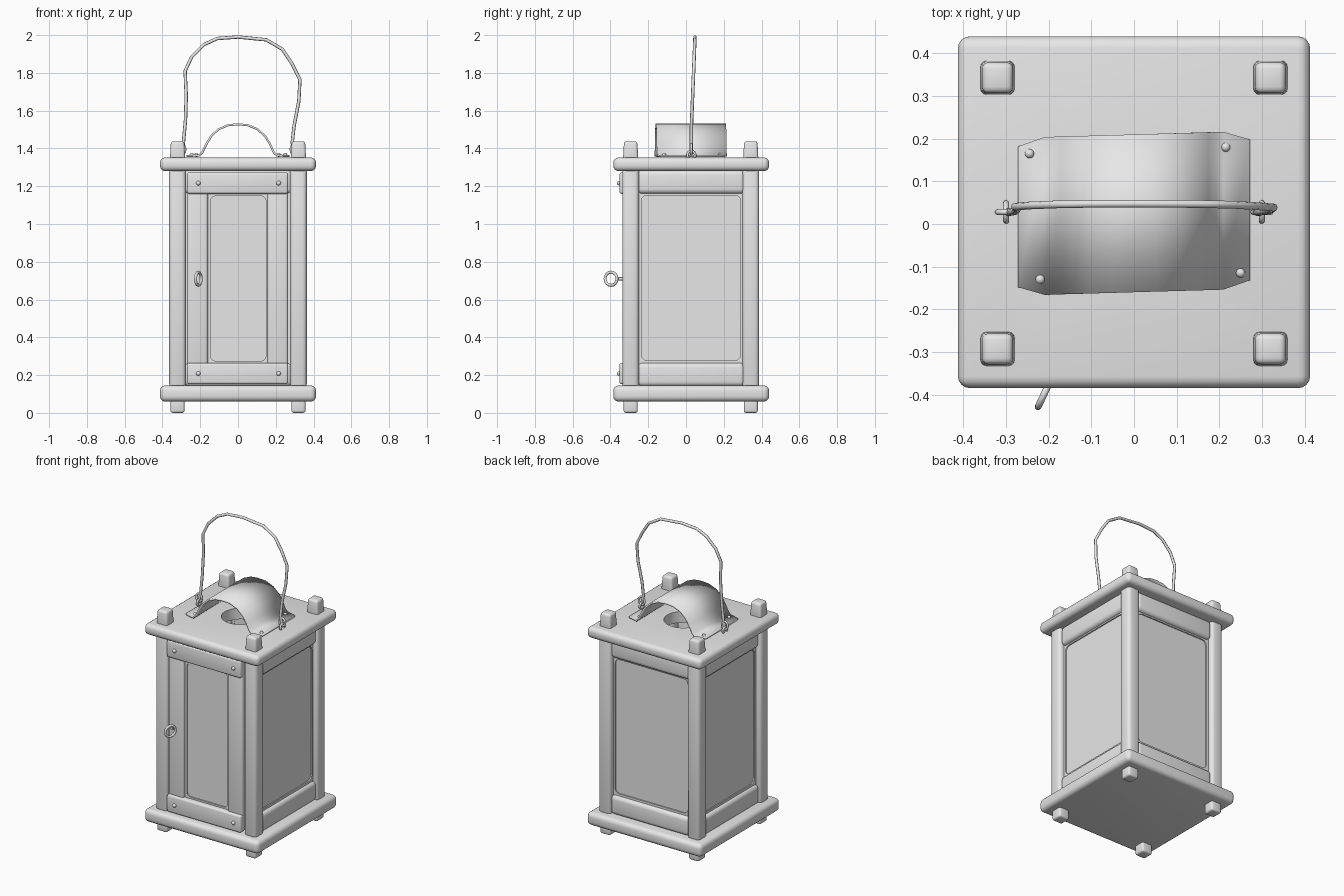
import bpy, bmesh, math
from mathutils import Vector, Matrix

if "Cube" in bpy.data.objects:
    bpy.data.objects.remove(bpy.data.objects["Cube"])

grey = bpy.data.materials.new("plain_grey")
grey.diffuse_color = (0.8, 0.8, 0.8, 1)
grey.use_nodes = True
grey.node_tree.nodes["Principled BSDF"].inputs["Base Color"].default_value = grey.diffuse_color
CY = 0.028  # depth centre of the lantern body


def finish(ob, angle=40):
    if not ob.data.materials:
        ob.data.materials.append(grey)
    bpy.ops.object.select_all(action='DESELECT')
    ob.select_set(True)
    bpy.context.view_layer.objects.active = ob
    if ob.type == 'CURVE':
        bpy.ops.object.convert(target='MESH')
    bpy.ops.object.shade_smooth_by_angle(angle=math.radians(angle))
    return ob


def from_bm(name, bm, angle=40):
    me = bpy.data.meshes.new(name)
    bm.to_mesh(me)
    bm.free()
    ob = bpy.data.objects.new(name, me)
    bpy.context.collection.objects.link(ob)
    return finish(ob, angle)


def box(name, lo, hi, bevel=0.01, seg=3, taper=1.0):
    """Rounded box between two corners, optionally narrowed at the top."""
    lo, hi = Vector(lo), Vector(hi)
    mid, size = (lo + hi) / 2, hi - lo
    bm = bmesh.new()
    bmesh.ops.create_cube(bm, size=1)
    for v in bm.verts:
        k = taper if v.co.z > 0 else 1
        v.co = Vector((v.co.x * size.x * k, v.co.y * size.y * k, v.co.z * size.z)) + mid
    bmesh.ops.bevel(bm, geom=bm.edges[:], offset=bevel, segments=seg,
                    profile=0.5, affect='EDGES', clamp_overlap=True)
    return from_bm(name, bm)


def rivet(name, loc, r=0.012):
    bm = bmesh.new()
    bmesh.ops.create_uvsphere(bm, u_segments=12, v_segments=8, radius=r,
                              matrix=Matrix.Translation(loc))
    return from_bm(name, bm)


def tube(name, pts, r, cyclic=False):
    cu = bpy.data.curves.new(name, 'CURVE')
    cu.dimensions = '3D'
    cu.bevel_depth, cu.bevel_resolution, cu.use_fill_caps = r, 2, True
    sp = cu.splines.new('POLY')
    sp.points.add(len(pts) - 1)
    for p, co in zip(sp.points, pts):
        p.co = (*co, 1)
    sp.use_cyclic_u = cyclic
    ob = bpy.data.objects.new(name, cu)
    bpy.context.collection.objects.link(ob)
    return finish(ob, 60)


def ring(name, loc, radius, r, yaw=0, squash=1.0):
    """Wire ring standing upright, in the depth/height plane before the yaw."""
    rot = Matrix.Rotation(yaw, 3, 'Z')
    pts = [Vector(loc) + rot @ Vector((0, radius * math.cos(a), squash * radius * math.sin(a)))
           for a in (i * math.tau / 16 for i in range(16))]
    return tube(name, pts, r, True)


def rounded_rect(x0, x1, z0, z1, r):
    pts = []
    for cx, cz, a0 in ((x1 - r, z1 - r, 0), (x0 + r, z1 - r, 90),
                       (x0 + r, z0 + r, 180), (x1 - r, z0 + r, 270)):
        pts += [(cx + r * math.cos(math.radians(a0 + t)), cz + r * math.sin(math.radians(a0 + t)))
                for t in (0, 30, 60, 90)]
    return pts


def pane_frame(name, outer, inner, radius, depth, place):
    """Flat frame with a rounded opening, drawn as a filled profile."""
    cu = bpy.data.curves.new(name, 'CURVE')
    cu.dimensions, cu.fill_mode, cu.extrude = '2D', 'BOTH', depth / 2
    x0, x1, z0, z1 = outer
    for pts in ([(x0, z0), (x1, z0), (x1, z1), (x0, z1)], rounded_rect(*inner, radius)):
        sp = cu.splines.new('POLY')
        sp.points.add(len(pts) - 1)
        for p, (a, b) in zip(sp.points, pts):
            p.co = (a, b, 0, 1)
        sp.use_cyclic_u = True
    ob = bpy.data.objects.new(name, cu)
    ob.matrix_world = place @ Matrix.Rotation(math.pi / 2, 4, 'X')
    bpy.context.collection.objects.link(ob)
    return finish(ob, 30)


# Base and roof boards
box("base_board", (-0.413, -0.385, 0.06), (0.413, 0.44, 0.145), 0.028, 4)
roof = box("roof_board", (-0.413, -0.385, 1.28), (0.413, 0.44, 1.352), 0.028, 4)

# Smoke hole through the roof
bm = bmesh.new()
bmesh.ops.create_cone(bm, cap_ends=True, segments=32, radius1=0.115, radius2=0.115, depth=0.4,
                      matrix=Matrix.Translation((0, CY, 1.32)))
cutter = from_bm("hole_cutter", bm)
cutter.hide_render = True
mod = roof.modifiers.new("hole", 'BOOLEAN')
mod.operation, mod.object, mod.solver = 'DIFFERENCE', cutter, 'EXACT'
bpy.context.view_layer.objects.active = roof
bpy.ops.object.modifier_apply(modifier=mod.name)
bpy.data.objects.remove(cutter)
finish(roof)

# Corner posts with feet below and pegs above
for sx, xn in ((-1, "left"), (1, "right")):
    for y, yn in ((-0.293, "front"), (0.343, "back")):
        x = sx * 0.32
        for part, w, z0, z1, b, t in (("post", 0.044, 0.13, 1.30, 0.022, 1),
                                      ("foot", 0.037, 0.0, 0.08, 0.012, 1),
                                      ("peg", 0.041, 1.33, 1.438, 0.014, 0.86)):
            box(f"{yn}_{xn}_{part}", (x - w, y - w, z0), (x + w, y + w, z1), b, 3, t)

# Side and back walls: rounded rails, a framed opening and a pane
for name, ang, dist in (("right", 90, 0.325), ("left", -90, 0.325), ("back", 180, 0.32)):
    place = Matrix.Translation((0, CY, 0)) @ Matrix.Rotation(math.radians(ang), 4, 'Z')
    for part, z0, z1 in (("lower", 0.14, 0.265), ("upper", 1.16, 1.285)):
        rail = box(f"{name}_{part}_rail", (-0.285, -dist - 0.028, z0),
                   (0.285, -dist + 0.03, z1), 0.026, 4)
        rail.matrix_world = place
    pane_frame(f"{name}_pane_frame", (-0.285, 0.285, 0.25, 1.17), (-0.264, 0.261, 0.278, 1.152),
               0.03, 0.02, place @ Matrix.Translation((0, -dist + 0.004, 0)))
    pane = box(f"{name}_pane", (-0.28, -dist + 0.002, 0.25), (0.28, -dist + 0.012, 1.17), 0.001, 1)
    pane.matrix_world = place

# Front door: two rails over two stiles around a narrow pane
for part, z0, z1 in (("lower", 0.152, 0.265), ("upper", 1.16, 1.273)):
    box(f"door_{part}_rail", (-0.27, -0.352, z0), (0.265, -0.30, z1), 0.012)
    for x in (-0.21, 0.215):
        rivet(f"door_{part}_rivet", (x, -0.354, (z0 + z1) / 2))
box("door_left_stile", (-0.27, -0.335, 0.155), (-0.16, -0.285, 1.27), 0.014)
box("door_right_stile", (0.155, -0.335, 0.155), (0.265, -0.285, 1.27), 0.014)
pane_frame("door_pane_frame", (-0.17, 0.165, 0.25, 1.17), (-0.145, 0.148, 0.275, 1.148),
           0.025, 0.02, Matrix.Translation((0, -0.31, 0)))
box("door_pane", (-0.17, -0.312, 0.25), (0.165, -0.302, 1.17), 0.001, 1)

# Door pull ring on a short stem
ring("door_pull_ring", (-0.21, -0.397, 0.71), 0.035, 0.008, math.radians(-25))
tube("door_pull_stem", [(-0.225, -0.365, 0.71), (-0.225, -0.32, 0.71)], 0.009)

# Bent metal smoke hood with flanges
prof = [(-0.272, 1.355), (-0.205, 1.357), (-0.185, 1.375), (-0.16, 1.425), (-0.135, 1.465),
        (-0.1, 1.497), (-0.05, 1.518), (0, 1.522), (0.05, 1.518), (0.1, 1.497), (0.14, 1.46),
        (0.165, 1.42), (0.185, 1.375), (0.205, 1.357), (0.272, 1.355)]
bm = bmesh.new()
rows = []
for i, (x, z) in enumerate(prof):
    h = 0.165 if i in (0, len(prof) - 1) else 0.185  # clipped flange corners
    shift = CY - 0.003 + 0.03 * x
    rows.append([bm.verts.new((x, shift + s * h, z)) for s in (-1, 1)])
for a, b in zip(rows, rows[1:]):
    bm.faces.new((a[0], b[0], b[1], a[1]))
hood = from_bm("smoke_hood", bm)
mod = hood.modifiers.new("thickness", 'SOLIDIFY')
mod.thickness, mod.offset = 0.011, 1
for x, y in ((-0.245, 0.165), (0.215, 0.18), (-0.22, -0.13), (0.25, -0.115)):
    rivet("hood_rivet", (x, y, 1.366), 0.011)

# Wire carrying handle with eyelets
path = [(-0.30, 1.375), (-0.29, 1.42), (-0.278, 1.55), (-0.274, 1.68), (-0.28, 1.81),
        (-0.245, 1.885), (-0.18, 1.95), (-0.11, 1.982), (0, 1.99), (0.15, 1.975),
        (0.235, 1.925), (0.285, 1.85), (0.328, 1.765), (0.322, 1.65), (0.297, 1.52),
        (0.287, 1.43), (0.30, 1.375)]
tube("carrying_handle", [(x, 0.028 + 0.02 * max(0, (z - 1.5) / 0.5), z) for x, z in path], 0.009)
for s, n in ((-1, "left"), (1, "right")):
    ring(f"{n}_eyelet", (s * 0.30, 0.028, 1.365), 0.021, 0.007)
    ring(f"{n}_handle_loop", (s * 0.30, 0.028, 1.395), 0.02, 0.007, math.radians(90), 1.3)
